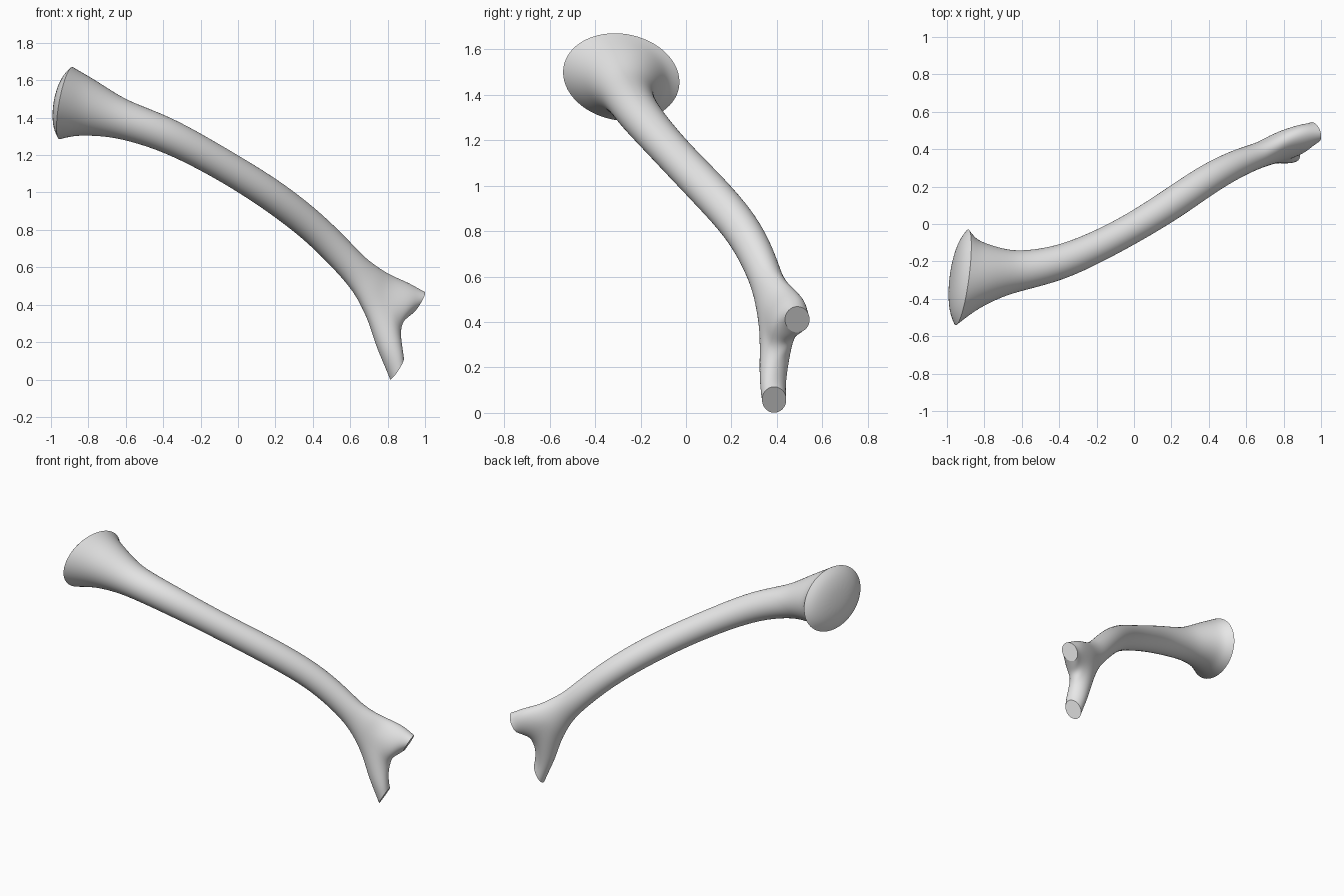
import bpy, bmesh, math
from mathutils import Vector

if "Cube" in bpy.data.objects:
    bpy.data.objects.remove(bpy.data.objects["Cube"], do_unlink=True)

SIDES = 16
HALF = SIDES // 2
SWELL = 1.025  # makes up for the shrinkage of the subdivision

mat = bpy.data.materials.new("plain grey")
mat.use_nodes = True
mat.diffuse_color = (0.8, 0.8, 0.8, 1)
mat.node_tree.nodes["Principled BSDF"].inputs["Base Color"].default_value = (0.8, 0.8, 0.8, 1)

bm = bmesh.new()


def add_ring(centre, q, p):
    """Elliptical ring of vertices from a centre and two half axes."""
    ring = []
    for i in range(SIDES):
        a = 2 * math.pi * i / SIDES
        ring.append(bm.verts.new(Vector(centre) + SWELL * (q * math.cos(a) + p * math.sin(a))))
    return ring


def bridge(r1, r2):
    for i in range(SIDES):
        j = (i + 1) % SIDES
        bm.faces.new((r1[i], r1[j], r2[j], r2[i]))


# Trunk: centre, half width, half height, roll in degrees
trunk = [
    ((-0.92, -0.285, 1.478), 0.260, 0.195, 9),
    ((-0.86, -0.275, 1.468), 0.200, 0.172, 7),
    ((-0.80, -0.266, 1.452), 0.165, 0.152, 5),
    ((-0.70, -0.257, 1.418), 0.126, 0.122, 2),
    ((-0.60, -0.250, 1.385), 0.104, 0.101, 0),
    ((-0.40, -0.212, 1.320), 0.092, 0.094, 0),
    ((-0.20, -0.125, 1.217), 0.083, 0.086, 0),
    ((0.00, -0.020, 1.102), 0.080, 0.084, 0),
    ((0.20, 0.105, 0.975), 0.085, 0.086, 0),
    ((0.40, 0.245, 0.820), 0.082, 0.083, 0),
    ((0.54, 0.318, 0.680), 0.075, 0.082, 0),
    ((0.62, 0.350, 0.595), 0.070, 0.083, 0),
]
rim_normal = Vector((0.96, -0.14, -0.19)).normalized()
rings = []
for k, (c, a, b, roll) in enumerate(trunk):
    nxt = trunk[min(k + 1, len(trunk) - 1)][0]
    t = (Vector(nxt) - Vector(trunk[max(k - 1, 0)][0])).normalized()
    if k < 3:
        t = rim_normal.lerp(t, k / 3).normalized()
    q = t.cross(Vector((0, 0, 1))).normalized()
    p = q.cross(t)
    s, co = math.sin(math.radians(roll)), math.cos(math.radians(roll))
    rings.append(add_ring(c, (q * co + p * s) * a, (p * co - q * s) * b))

# Widening neck before the fork: centre, half width, half height vector
fork_q = Vector((0.25, -0.97, 0)).normalized()
neck = [
    ((0.670, 0.368, 0.542), 0.068, (0.047, 0.020, 0.080)),
    ((0.717, 0.388, 0.485), 0.072, (0.052, 0.028, 0.100)),
    ((0.765, 0.410, 0.425), 0.076, (0.060, 0.042, 0.128)),
]
for c, a, p in neck:
    rings.append(add_ring(c, fork_q * a, Vector(p)))
for r1, r2 in zip(rings, rings[1:]):
    bridge(r1, r2)

# Saddle that splits the last ring into an upper and a lower half
split = rings[-1]
saddle = []
for i in range(1, HALF):
    a = math.pi * i / HALF
    saddle.append(bm.verts.new(Vector((0.765, 0.41, 0.425)) + fork_q * 0.078 * math.cos(a)
                               + Vector((0.107, 0.01, -0.165)) * math.sin(a)))
upper_start = split[:HALF + 1] + saddle[::-1]
lower_start = [split[0]] + saddle + split[HALF:]

# Two short branches: centre, half width, half height vector
upper = [
    ((0.892, 0.452, 0.415), 0.075, (0.014, 0.030, 0.105)),
    ((0.935, 0.474, 0.411), 0.064, (0.026, 0.015, 0.077)),
    ((0.965, 0.490, 0.411), 0.056, (0.033, 0.000, 0.057)),
]
lower = [
    ((0.805, 0.385, 0.200), 0.064, (0.064, 0.010, 0.025)),
    ((0.831, 0.382, 0.115), 0.057, (0.050, 0.000, 0.030)),
    ((0.850, 0.388, 0.058), 0.055, (0.035, 0.000, 0.057)),
]
cap_rings = [rings[0]]
for start, specs in ((upper_start, upper), (lower_start, lower)):
    prev = start
    for c, a, p in specs:
        ring = add_ring(c, fork_q * a, Vector(p))
        bridge(prev, ring)
        prev = ring
    bm.faces.new(prev)
    cap_rings.append(prev)

# Slightly domed cap on the flared end
centre = Vector(trunk[0][0])
prev = rings[0]
for scale, rise in ((0.8, 0.032), (0.45, 0.052)):
    ring = [bm.verts.new(centre + (v.co - centre) * scale - rim_normal * rise) for v in rings[0]]
    bridge(prev, ring)
    prev = ring
tip = bm.verts.new(centre - rim_normal * 0.058)
for i in range(SIDES):
    bm.faces.new((prev[i], prev[(i + 1) % SIDES], tip))

bmesh.ops.recalc_face_normals(bm, faces=bm.faces)
for f in bm.faces:
    f.smooth = True

# Crisp rims around the three cut ends
crease = bm.edges.layers.float.new("crease_edge")
for ring in cap_rings:
    for i in range(SIDES):
        e = bm.edges.get((ring[i], ring[(i + 1) % SIDES]))
        e.smooth = False
        e[crease] = 1.0

mesh = bpy.data.meshes.new("forked_branch")
bm.to_mesh(mesh)
bm.free()
mesh.materials.append(mat)
branch = bpy.data.objects.new("forked_branch", mesh)
bpy.context.collection.objects.link(branch)
sub = branch.modifiers.new("smooth_form", 'SUBSURF')
sub.levels = sub.render_levels = 2
